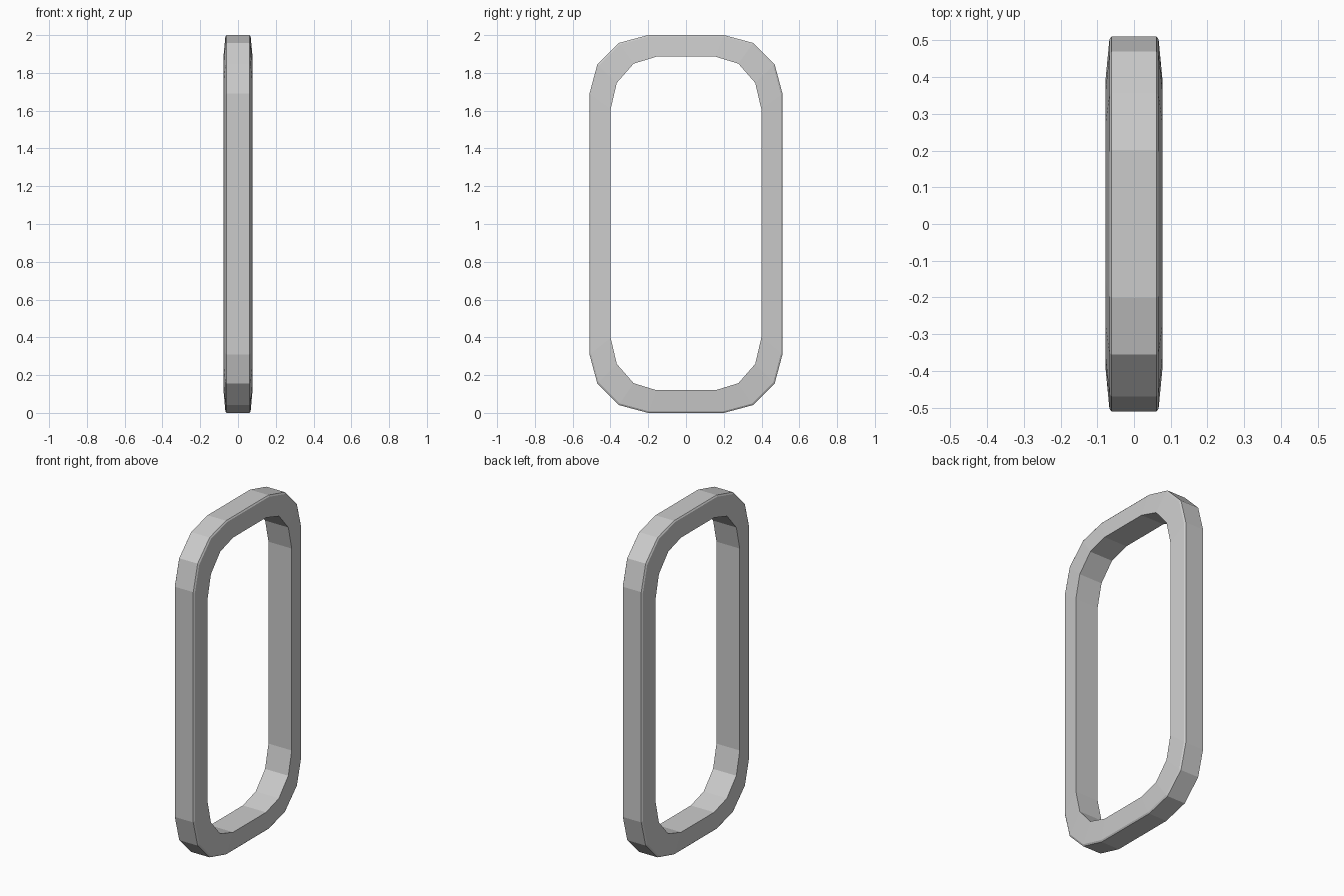
import bpy, bmesh
from math import cos, sin, radians

if "Cube" in bpy.data.objects:
    bpy.data.objects.remove(bpy.data.objects["Cube"])


def rounded_loop(half_y, z0, z1, ry, rz):
    """Rounded rectangle in the YZ plane, three segments per corner."""
    pts = []
    corners = [(1, 1, 0), (-1, 1, 90), (-1, -1, 180), (1, -1, 270)]
    for sy, sz, start in corners:
        cy = sy * (half_y - ry)
        cz = z1 - rz if sz > 0 else z0 + rz
        for k in range(4):
            a = radians(start + 30 * k)
            pts.append((cy + ry * cos(a), cz + rz * sin(a)))
    return pts


outer = rounded_loop(0.511, 0.0, 2.0, 0.31, 0.31)
inner = rounded_loop(0.399, 0.12, 1.886, 0.243, 0.278)

# cross-section: (x, blend from outer to inner outline), thicker at the inside
section = [(0.061, 0.0), (0.067, 0.07), (0.077, 1.0)]
section += [(-x, t) for x, t in reversed(section)]

# ring frame: sweep the section between the two outlines
bm = bmesh.new()
rings = []
for x, t in section:
    rings.append([bm.verts.new((x, o[0] + (i[0] - o[0]) * t, o[1] + (i[1] - o[1]) * t))
                  for o, i in zip(outer, inner)])
n = len(outer)
for r in range(len(rings)):
    a, b = rings[r], rings[(r + 1) % len(rings)]
    for k in range(n):
        j = (k + 1) % n
        bm.faces.new((a[k], a[j], b[j], b[k]))
bmesh.ops.recalc_face_normals(bm, faces=bm.faces)

mesh = bpy.data.meshes.new("ring_frame")
bm.to_mesh(mesh)
bm.free()
bpy.context.collection.objects.link(bpy.data.objects.new("ring_frame", mesh))
